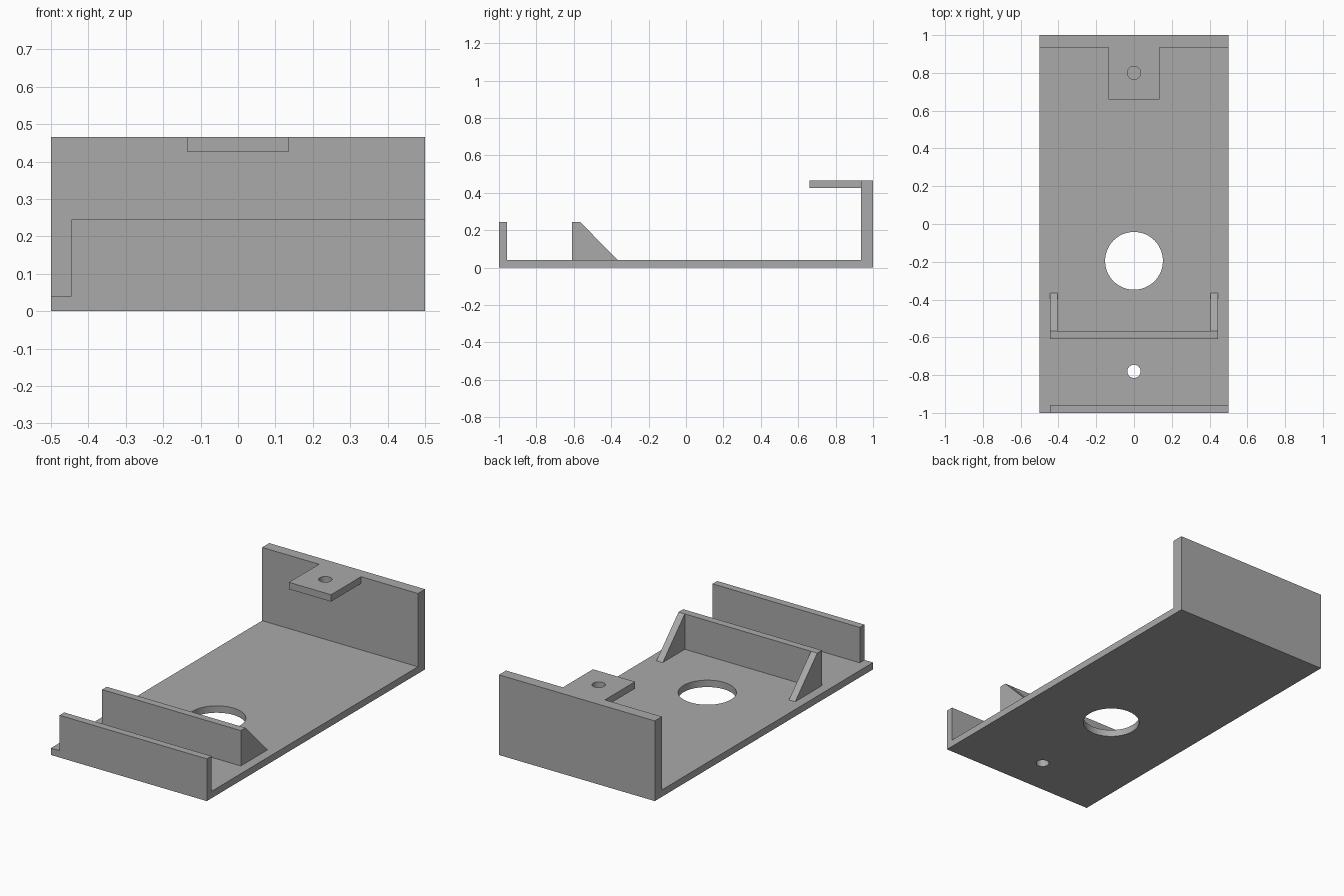
import bpy
import bmesh
from mathutils import Vector

cube = bpy.data.objects.get("Cube")
if cube:
    bpy.data.objects.remove(cube, do_unlink=True)

grey = bpy.data.materials.new("plain grey")
grey.use_nodes = True
COLOUR = (0.4, 0.4, 0.4, 1)
grey.diffuse_color = COLOUR
grey.node_tree.nodes["Principled BSDF"].inputs["Base Color"].default_value = COLOUR

FLOOR = 0.04      # floor thickness
LOW = 0.245       # height of the low walls
HIGH = 0.465      # height of the back wall


def extrude_profile(name, points, x0, x1):
    """Extrude a closed (y, z) outline along x."""
    bm = bmesh.new()
    face = bm.faces.new([bm.verts.new((x0, y, z)) for y, z in points])
    out = bmesh.ops.extrude_face_region(bm, geom=[face])
    moved = [v for v in out["geom"] if isinstance(v, bmesh.types.BMVert)]
    bmesh.ops.translate(bm, verts=moved, vec=Vector((x1 - x0, 0, 0)))
    bmesh.ops.recalc_face_normals(bm, faces=bm.faces)
    mesh = bpy.data.meshes.new(name)
    bm.to_mesh(mesh)
    bm.free()
    mesh.materials.append(grey)
    obj = bpy.data.objects.new(name, mesh)
    bpy.context.collection.objects.link(obj)
    return obj


def box(name, x0, x1, y0, y1, z0, z1):
    return extrude_profile(name, [(y0, z0), (y1, z0), (y1, z1), (y0, z1)], x0, x1)


def combine(target, tool, operation):
    """Apply a boolean and discard the tool."""
    mod = target.modifiers.new(operation, "BOOLEAN")
    mod.operation, mod.solver, mod.object = operation, "EXACT", tool
    bpy.ops.object.select_all(action="DESELECT")
    bpy.context.view_layer.objects.active = target
    target.select_set(True)
    bpy.ops.object.modifier_apply(modifier=mod.name)
    bpy.data.objects.remove(tool, do_unlink=True)


def drill(target, y, z, radius):
    """Cut a vertical round hole on the centre line."""
    bpy.ops.mesh.primitive_cylinder_add(vertices=64, radius=radius, depth=0.2, location=(0, y, z))
    cutter = bpy.context.object
    cutter.hide_render = True
    cutter.data.materials.append(grey)
    combine(target, cutter, "DIFFERENCE")


# Floor and tall back wall, with the low front lip joined on
tray = extrude_profile("base_tray", [(-1, 0), (1, 0), (1, HIGH), (0.935, HIGH),
                                     (0.935, FLOOR), (-1, FLOOR)], -0.5, 0.5)
combine(tray, box("front_lip", -0.445, 0.5, -1, -0.957, FLOOR, LOW), "UNION")
drill(tray, -0.195, 0, 0.153)
drill(tray, -0.78, 0, 0.035)

# Drilled tab at the top of the back wall
tab = box("back_tab", -0.135, 0.135, 0.66, 0.935, 0.425, HIGH)
drill(tab, 0.8, 0.445, 0.035)

# Cross wall with a sloped brace behind each end
box("cross_wall", -0.445, 0.445, -0.61, -0.567, FLOOR, LOW)
slope = [(-0.567, FLOOR), (-0.365, FLOOR), (-0.567, LOW)]
extrude_profile("right_brace", slope, -0.445, -0.405)
extrude_profile("left_brace", slope, 0.405, 0.445)

# Smooth hole walls, crisp corners
for obj in (tray, tab):
    bpy.ops.object.select_all(action="DESELECT")
    bpy.context.view_layer.objects.active = obj
    obj.select_set(True)
    bpy.ops.object.shade_smooth_by_angle()
